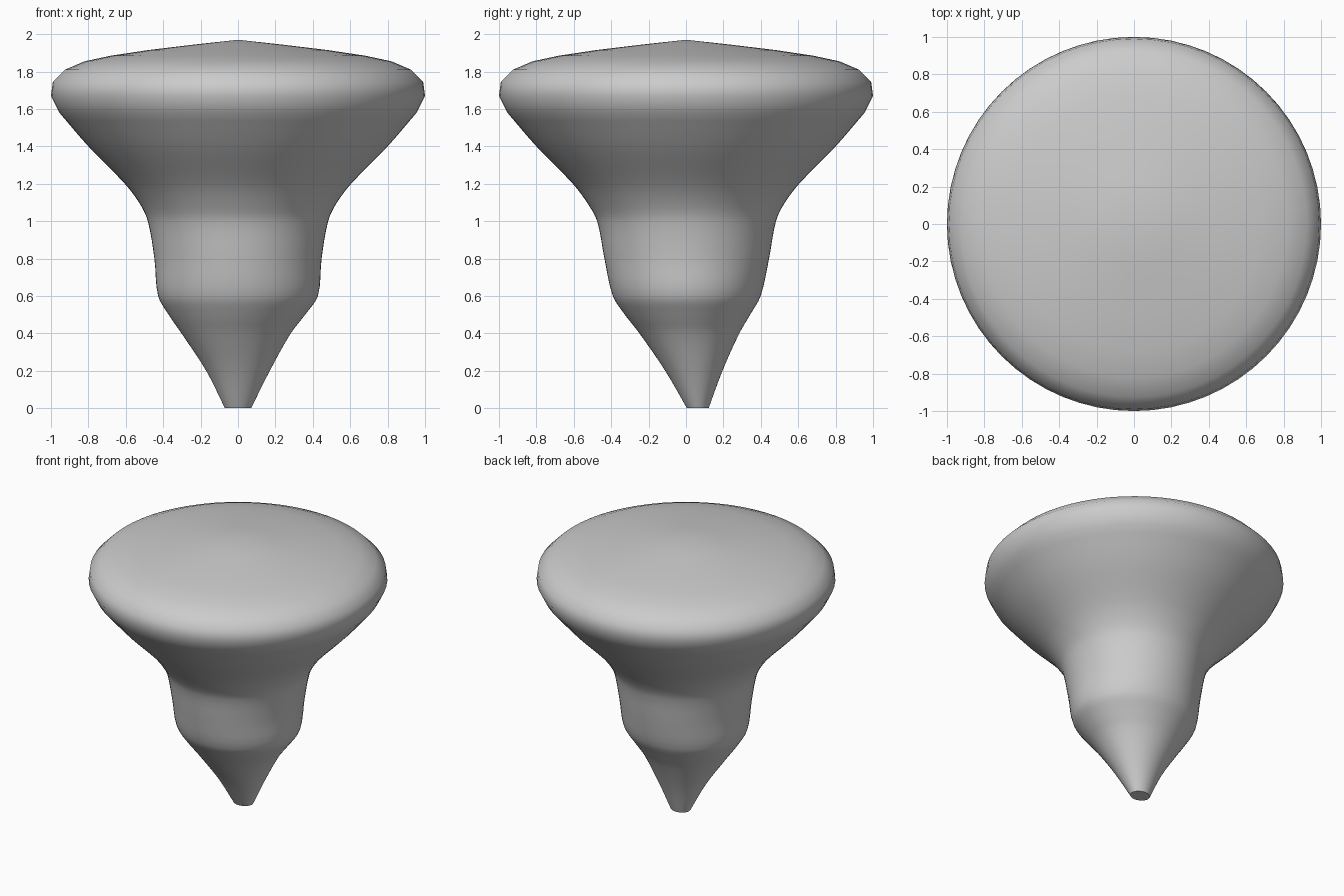
import bpy, bmesh, math

if "Cube" in bpy.data.objects:
    bpy.data.objects.remove(bpy.data.objects["Cube"])

SEG = 64

# stem cross-sections from tip to rim: z, centre x, centre y, radius x, radius y
stem = [
    (0.00, 0.00, 0.063, 0.070, 0.058),
    (0.20, 0.00, 0.042, 0.170, 0.153),
    (0.40, -0.01, 0.018, 0.292, 0.267),
    (0.50, -0.006, 0.008, 0.365, 0.335),
    (0.60, 0.00, 0.004, 0.427, 0.395),
    (0.80, 0.00, 0.004, 0.447, 0.440),
    (1.00, 0.00, 0.003, 0.482, 0.478),
    (1.09, 0.00, 0.00, 0.523, 0.523),
    (1.20, 0.00, 0.00, 0.605, 0.605),
    (1.40, 0.00, 0.00, 0.800, 0.800),
    (1.58, 0.00, 0.00, 0.955, 0.955),
    (1.67, 0.00, 0.00, 1.000, 1.000),
]
# shallow domed top: z, radius
dome = [(1.745, 0.99), (1.81, 0.925), (1.855, 0.82), (1.885, 0.68), (1.915, 0.48), (1.945, 0.23)]
APEX = 1.97


def smooth_sections(pts, steps):
    """Cubic interpolation through the cross-sections, spaced by height."""
    def slope(i, k):
        a, b = pts[max(i - 1, 0)], pts[min(i + 1, len(pts) - 1)]
        return (b[k] - a[k]) / (b[0] - a[0])
    out = []
    for i in range(len(pts) - 1):
        p, q = pts[i], pts[i + 1]
        h = q[0] - p[0]
        for s in range(steps):
            t = s / steps
            row = [p[0] + h * t]
            for k in range(1, 5):
                row.append((2*t**3 - 3*t*t + 1) * p[k] + (t**3 - 2*t*t + t) * h * slope(i, k)
                           + (3*t*t - 2*t**3) * q[k] + (t**3 - t*t) * h * slope(i + 1, k))
            out.append(row)
    out.append(pts[-1])
    return out


# stem and flared cap lofted as one skin
sections = smooth_sections(stem[:-1], 4) + [stem[-1]]
sections += [(z, 0, 0, r, r) for z, r in dome]
bm = bmesh.new()
rings = []
for z, cx, cy, rx, ry in sections:
    rings.append([bm.verts.new((cx + rx * math.cos(2 * math.pi * i / SEG),
                                cy + ry * math.sin(2 * math.pi * i / SEG), z))
                  for i in range(SEG)])
for lo, hi in zip(rings, rings[1:]):
    for i in range(SEG):
        j = (i + 1) % SEG
        bm.faces.new((lo[i], lo[j], hi[j], hi[i]))

# top fan and flat tip
apex = bm.verts.new((0, 0, APEX))
for i in range(SEG):
    bm.faces.new((rings[-1][i], rings[-1][(i + 1) % SEG], apex))
bm.faces.new(list(reversed(rings[0])))

mesh = bpy.data.meshes.new("flared_stem")
bm.to_mesh(mesh)
bm.free()
body = bpy.data.objects.new("flared_stem", mesh)
bpy.context.collection.objects.link(body)
bpy.context.view_layer.objects.active = body
body.select_set(True)
bpy.ops.object.shade_smooth_by_angle(angle=math.radians(40))
